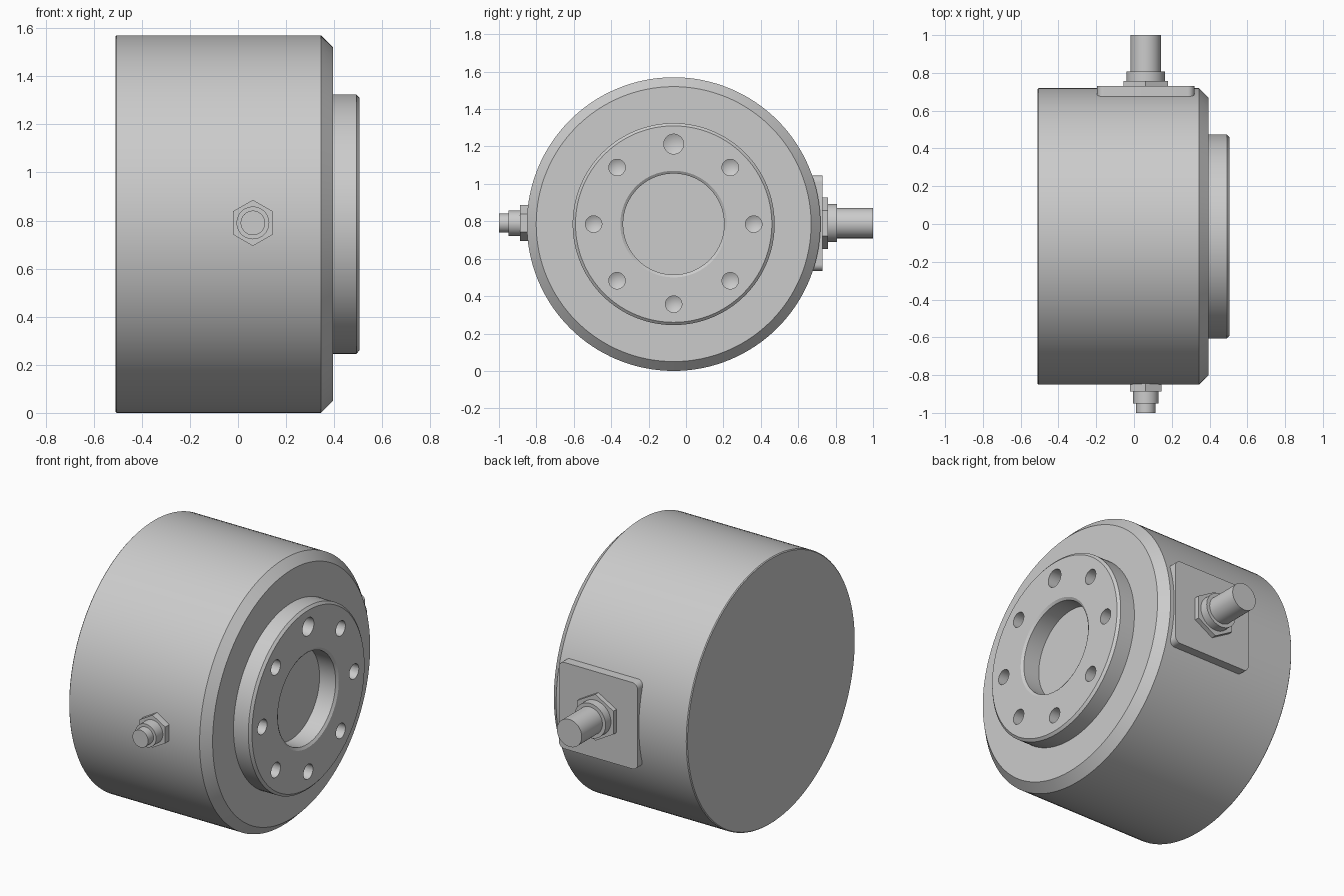
import bpy, bmesh, math
from mathutils import Matrix

if "Cube" in bpy.data.objects:
    bpy.data.objects.remove(bpy.data.objects["Cube"])

CY, CZ = -0.066, 0.785      # main axis, running along x
GX, GZ = 0.062, 0.79        # axis of both side fittings, running along y

grey = bpy.data.materials.new("metal grey")
grey.diffuse_color = (0.6, 0.6, 0.6, 1)
grey.use_nodes = True
grey.node_tree.nodes["Principled BSDF"].inputs["Base Color"].default_value = grey.diffuse_color


def finish(name, bm):
    bmesh.ops.recalc_face_normals(bm, faces=bm.faces)
    me = bpy.data.meshes.new(name)
    bm.to_mesh(me)
    bm.free()
    me.materials.append(grey)
    ob = bpy.data.objects.new(name, me)
    bpy.context.collection.objects.link(ob)
    return ob


def smooth(ob):
    bpy.ops.object.select_all(action='DESELECT')
    ob.select_set(True)
    bpy.context.view_layer.objects.active = ob
    bpy.ops.object.shade_smooth_by_angle(angle=math.radians(30))


def lathe(bm, profile, sides, place):
    """Closed solid from (height, radius) pairs turned about z, then placed."""
    rings = []
    for h, r in profile:
        if r == 0:
            rings.append([bm.verts.new(place @ Matrix.Translation((0, 0, h)).translation)])
        else:
            rings.append([bm.verts.new(place @ (Matrix.Rotation(2 * math.pi * i / sides, 4, 'Z')
                          @ Matrix.Translation((r, 0, h))).translation) for i in range(sides)])
    for a, b in zip(rings, rings[1:]):
        for i in range(sides):
            j = (i + 1) % sides
            if len(a) == 1:
                bm.faces.new((a[0], b[i], b[j]))
            elif len(b) == 1:
                bm.faces.new((a[i], a[j], b[0]))
            else:
                bm.faces.new((a[i], a[j], b[j], b[i]))
    for ring in (rings[0], rings[-1]):
        if len(ring) > 1:
            bm.faces.new(ring)


along_x = Matrix.Translation((0, CY, CZ)) @ Matrix.Rotation(math.pi / 2, 4, 'Y')

# Housing with chamfered rim, raised flange and shallow centre bore
bm = bmesh.new()
lathe(bm, [(-0.51, 0.78), (-0.505, 0.785), (0.345, 0.785), (0.395, 0.735), (0.395, 0.54),
           (0.492, 0.54), (0.505, 0.525), (0.505, 0.285), (0.495, 0.27), (0.39, 0.27)],
      128, along_x)
housing = finish("housing", bm)

# Ring of drilled holes with conical bottoms, the top one larger
bm = bmesh.new()
for k in range(8):
    a = k * math.pi / 4
    r = 0.053 if k == 0 else 0.044
    place = Matrix.Translation((0, CY + 0.428 * math.sin(a), CZ + 0.428 * math.cos(a))) \
        @ Matrix.Rotation(math.pi / 2, 4, 'Y')
    lathe(bm, [(0.36, 0), (0.385, r), (0.55, r)], 32, place)
drills = finish("hole_cutter", bm)
mod = housing.modifiers.new("holes", 'BOOLEAN')
mod.operation, mod.solver, mod.object = 'DIFFERENCE', 'EXACT', drills
bpy.context.view_layer.objects.active = housing
bpy.ops.object.modifier_apply(modifier=mod.name)
bpy.data.objects.remove(drills)
smooth(housing)

# Square mounting plate with rounded corners on the back
bm = bmesh.new()
bmesh.ops.create_cube(bm, size=1, matrix=Matrix.Translation((GX, 0.685, GZ))
                      @ Matrix.Diagonal((0.515, 0.09, 0.51, 1)))
corners = [e for e in bm.edges if abs(e.verts[0].co.y - e.verts[1].co.y) > 0.05]
bmesh.ops.bevel(bm, geom=corners, offset=0.035, segments=8, profile=0.5, affect='EDGES')
smooth(finish("mounting_plate", bm))


def fitting(name, side, parts):
    """Stack of hexagons and cylinders pointing along y: (start, end, radius, sides)."""
    place = Matrix.Translation((GX, 0, GZ)) @ Matrix.Rotation(-side * math.pi / 2, 4, 'X') \
        @ Matrix.Rotation(math.pi / 2, 4, 'Z')
    for part, start, end, r, sides in parts:
        bm = bmesh.new()
        lathe(bm, [(start, r), (end, r)], sides, place)
        smooth(finish(name + "_" + part, bm))


# Cable outlet on the back, small port on the front
fitting("back_outlet", 1, [("hex_nut", 0.70, 0.758, 0.137, 6),
                           ("collar", 0.74, 0.807, 0.102, 48),
                           ("shaft", 0.78, 1.0, 0.081, 48)])
fitting("front_port", -1, [("hex_nut", 0.82, 0.887, 0.096, 6),
                           ("collar", 0.86, 0.95, 0.068, 48),
                           ("tip", 0.93, 1.0, 0.051, 48)])
